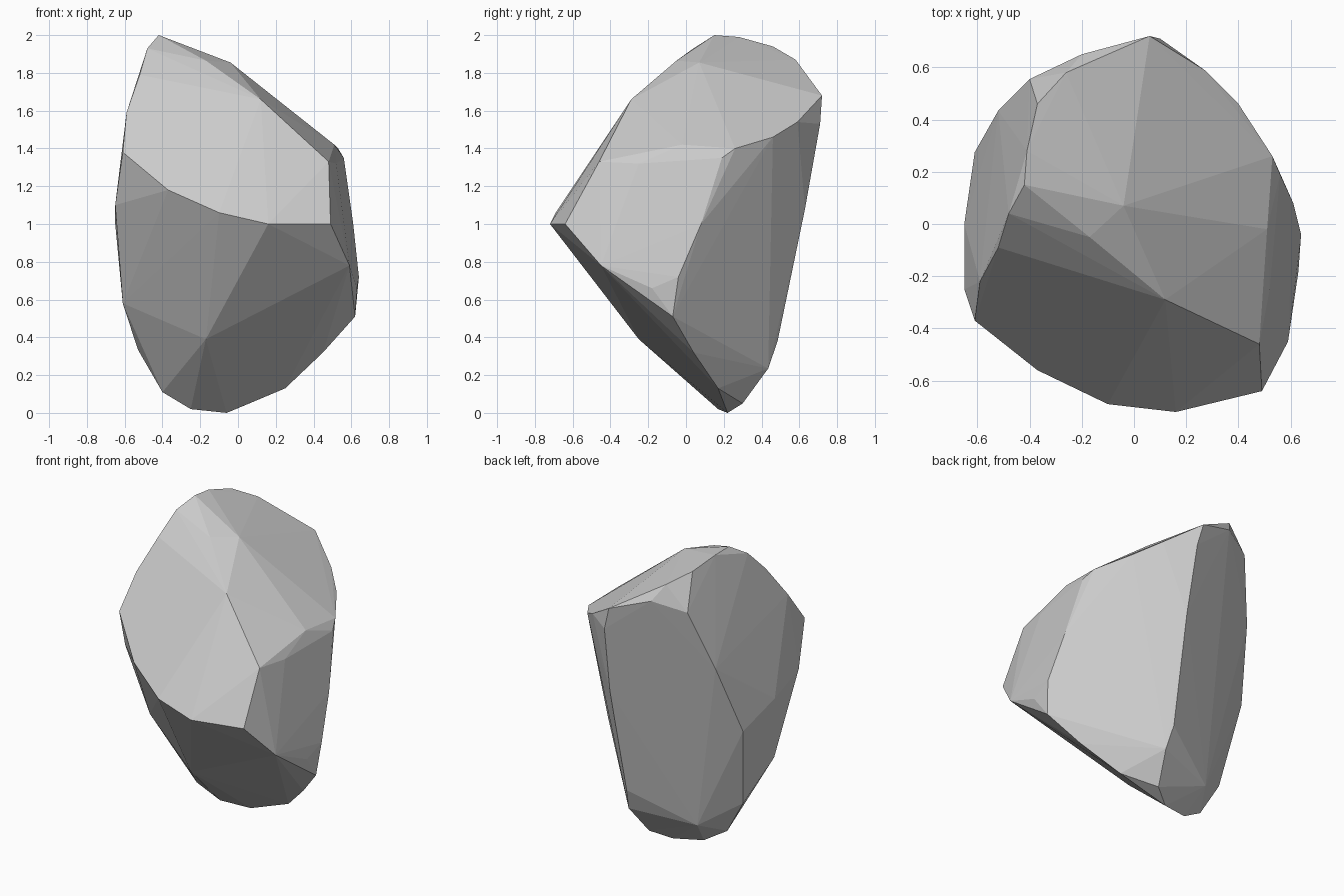
import bpy, bmesh

# Corner points of the stone, grouped by the ridge they lie on
crest = [(-.42, .15, 2), (-.41, .28, 1.99), (-.37, .46, 1.94), (-.26, .58, 1.87),
         (-.20, .65, 1.77), (.06, .72, 1.68), (-.04, .07, 1.855)]
front_crest = [(-.17, -.05, 1.865), (.12, -.29, 1.66), (.36, -.41, 1.43), (.48, -.46, 1.33)]
left_crest = [(-.48, .04, 1.93), (-.52, -.09, 1.79), (-.59, -.22, 1.59)]
brow = [(-.61, -.37, 1.38), (-.37, -.56, 1.18), (-.10, -.69, 1.06),
        (.16, -.72, 1.0), (.49, -.64, 1.0)]
right_rim = [(.27, .59, 1.54), (.40, .46, 1.46), (.53, .26, 1.40), (.51, -.02, 1.42),
             (.56, .19, 1.35), (.52, -.25, 1.32)]
right_ridge = [(.61, .08, 1.0), (.64, -.04, .72), (.63, -.18, .66), (.59, -.45, .78),
               (.62, -.07, .51)]
back_ridge = [(.10, .71, 1.53), (.115, .63, 1.08), (.095, .485, .38), (.115, .435, .235),
              (.06, .30, .05), (-.12, .395, .355), (-.30, .31, .185)]
left_ridge = [(-.40, .555, 1.71), (-.52, .434, 1.325), (-.61, .275, .875), (-.53, .16, .335),
              (-.65, -.25, 1.1), (-.65, 0, 1.0), (-.61, -.05, .58)]
base = [(-.40, .14, .11), (-.25, .17, .02), (-.06, .22, 0),
        (.25, .17, .13), (.45, .04, .32), (-.17, -.25, .39)]

# Stone: convex skin over all ridges, flat facets
bm = bmesh.new()
for ridge in (crest, front_crest, left_crest, brow, right_rim, right_ridge,
              back_ridge, left_ridge, base):
    for p in ridge:
        bm.verts.new(p)
hull = bmesh.ops.convex_hull(bm, input=bm.verts[:])
inside = {v for v in hull["geom_interior"] if isinstance(v, bmesh.types.BMVert)}
bmesh.ops.delete(bm, geom=list(inside), context='VERTS')
bmesh.ops.recalc_face_normals(bm, faces=bm.faces[:])

mesh = bpy.data.meshes.new("rock")
bm.to_mesh(mesh)
bm.free()
rock = bpy.data.objects.new("rock", mesh)
bpy.context.collection.objects.link(rock)
